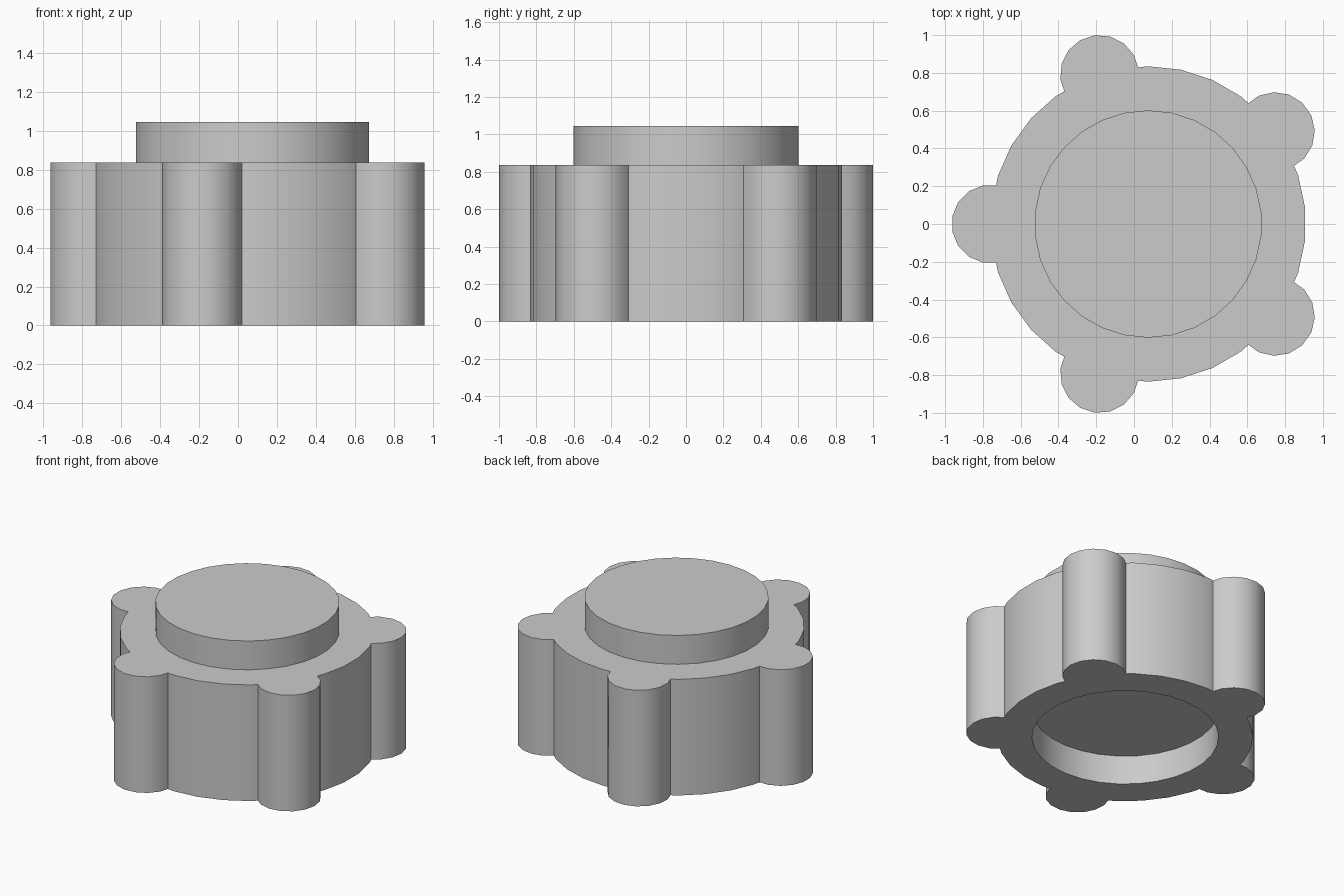
import bpy
from math import cos, sin, radians, pi

cube = bpy.data.objects.get("Cube")
if cube:
    bpy.data.objects.remove(cube, do_unlink=True)

AXIS_X = 0.075          # the round body sits slightly off centre
BODY_H, STUD_H = 0.837, 1.045

grey = bpy.data.materials.new("light grey")
grey.use_nodes = True
colour = (0.6, 0.6, 0.6, 1)
grey.diffuse_color = colour
grey.node_tree.nodes["Principled BSDF"].inputs["Base Color"].default_value = colour


def cylinder(name, x, y, z0, z1, radius, sides, first_angle):
    """Upright prism whose first corner lies at first_angle (degrees)."""
    bpy.ops.mesh.primitive_cylinder_add(
        vertices=sides, radius=radius, depth=z1 - z0, location=(x, y, (z0 + z1) / 2))
    ob = bpy.context.object
    ob.name = name
    # the primitive's first corner points along +y
    ob.rotation_euler.z = radians(first_angle) - pi / 2
    bpy.ops.object.transform_apply(location=True, rotation=True, scale=True)
    ob.data.materials.append(grey)
    return ob


def combine(target, tool, operation):
    mod = target.modifiers.new(operation.lower(), "BOOLEAN")
    mod.operation = operation
    mod.solver = "EXACT"
    mod.object = tool
    bpy.context.view_layer.objects.active = target
    bpy.ops.object.modifier_apply(modifier=mod.name)
    bpy.data.objects.remove(tool, do_unlink=True)


# Round body
body = cylinder("knob_body", AXIS_X, 0, 0, BODY_H, 0.835, 30, 6)

# Five grip lobes around the rim
for i in range(5):
    angle = 36 + 72 * i
    a = radians(angle)
    lobe = cylinder("grip_lobe", AXIS_X + 0.832 * cos(a), 0.832 * sin(a),
                    0, BODY_H, 0.209, 16, angle + 11.25)
    combine(body, lobe, "UNION")

# Raised stud on top
stud = cylinder("top_stud", AXIS_X, 0, BODY_H - 0.1, STUD_H, 0.602, 30, 6)
combine(body, stud, "UNION")

# Shallow round socket underneath
socket = cylinder("socket_cutter", AXIS_X, 0, -0.1, 0.21, 0.61, 30, 6)
socket.hide_render = True
combine(body, socket, "DIFFERENCE")

# Smooth walls, sharp rims
bpy.ops.object.select_all(action="DESELECT")
body.select_set(True)
bpy.context.view_layer.objects.active = body
bpy.ops.object.shade_smooth_by_angle(angle=radians(30))
